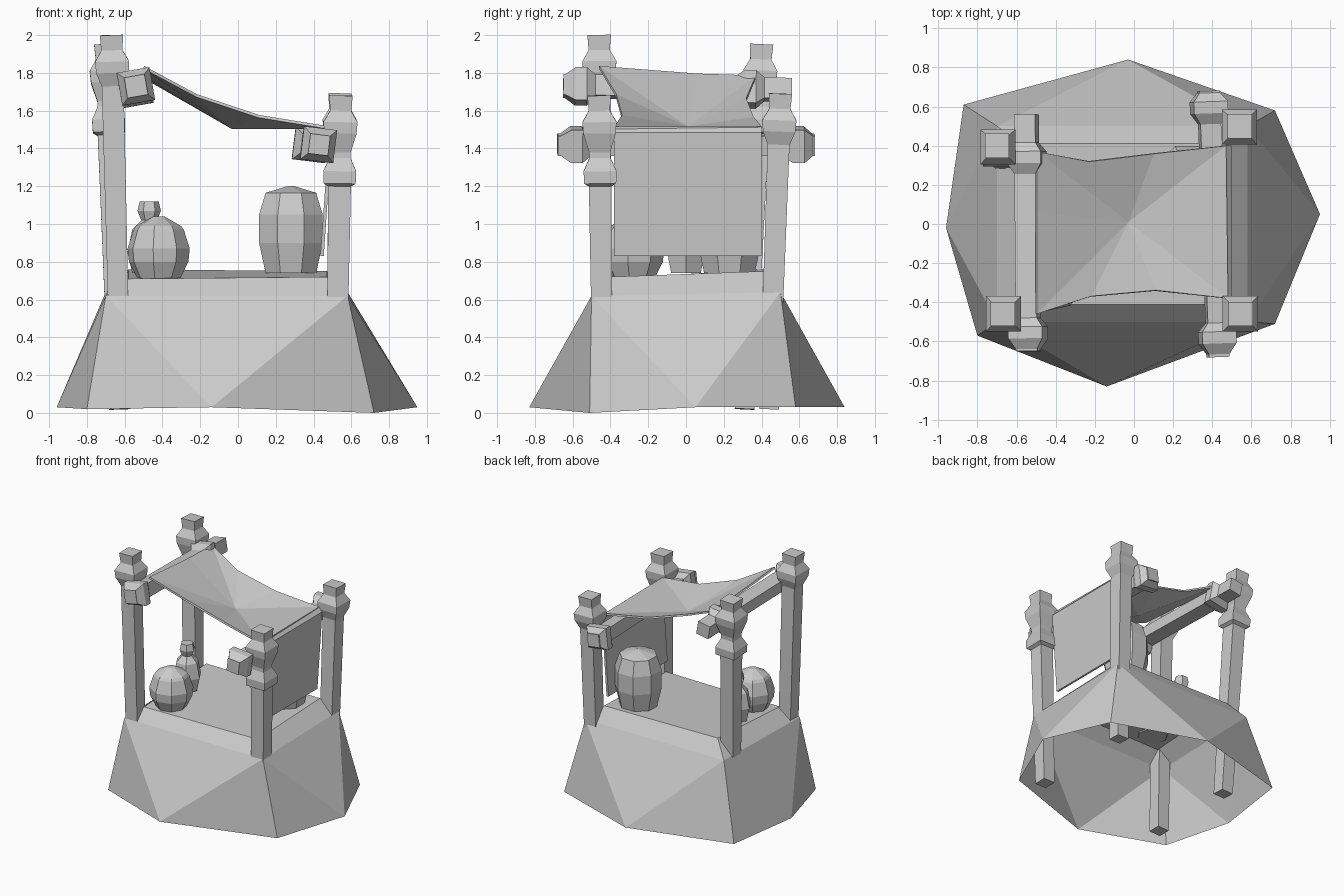
import bpy, math
from mathutils import Vector

if "Cube" in bpy.data.objects:
    bpy.data.objects.remove(bpy.data.objects["Cube"])


def make(name, verts, faces, thick=0):
    me = bpy.data.meshes.new(name)
    me.from_pydata([tuple(v) for v in verts], [], faces)
    me.update()
    ob = bpy.data.objects.new(name, me)
    bpy.context.collection.objects.link(ob)
    if thick:
        m = ob.modifiers.new("thickness", "SOLIDIFY")
        m.thickness = thick
        m.offset = 0
    return ob


def rings(name, p0, p1, profile, sides=4, roll=45):
    """Loft along p0-p1; profile = (distance from p1, radius) pairs, p1 end first."""
    p0, p1 = Vector(p0), Vector(p1)
    d = (p0 - p1).normalized()
    ref = Vector((1, 0, 0))
    v_ax = d.cross(ref).normalized()
    u_ax = v_ax.cross(d)
    k = 1 / math.cos(math.pi / sides) if sides == 4 else 1
    verts, faces = [], []
    for dist, r in profile:
        for i in range(sides):
            a = math.radians(roll) + 2 * math.pi * i / sides
            verts.append(p1 + d * dist + (u_ax * math.cos(a) + v_ax * math.sin(a)) * r * k)
    n = len(profile)
    for j in range(n - 1):
        for i in range(sides):
            q = (i + 1) % sides
            faces.append((j * sides + i, j * sides + q, (j + 1) * sides + q, (j + 1) * sides + i))
    faces.append(tuple(reversed(range(sides))))
    faces.append(tuple(range((n - 1) * sides, n * sides)))
    return make(name, verts, faces)


# hollow base skirt: 8 ground points, 4 shoulder corners, 4 table corners
ground = [(-.80, -.57, .02), (-.14, -.83, .03), (.72, -.51, 0), (.95, .05, .03),
          (.72, .58, .03), (-.03, .84, .03), (-.87, .61, .03), (-.96, -.02, .03)]
shoulder = [(-.70, -.50, .62), (.58, -.50, .62), (.58, .50, .64), (-.70, .50, .64)]
table = [(-.58, -.41, .71), (.47, -.41, .72), (.47, .41, .75), (-.58, .41, .76)]
faces = [(12, 13, 14, 15)]
for i in range(4):
    j = (i + 1) % 4
    a, mid, b = 2 * i, 2 * i + 1, 2 * j
    faces += [(a, mid, 8 + i), (mid, 8 + j, 8 + i), (mid, b, 8 + j), (8 + i, 8 + j, 12 + j, 12 + i)]
make("stone_base", ground + shoulder + table, faces)

# square posts with one or two carved collars
one = [(0, .062), (.08, .056), (.14, .09), (.20, .086), (.27, .058)]
two = one[:4] + [(.30, .056), (.33, .056), (.40, .087), (.465, .085), (.48, .06)]
posts = {"front_left": ((-.62, -.44, .02), (-.67, -.46, 2.0), one),
         "back_left": ((-.63, .31, .02), (-.70, .40, 1.95), two),
         "front_right": ((.52, -.44, .02), (.545, -.46, 1.68), two),
         "back_right": ((.52, .44, .02), (.54, .50, 1.69), one)}
for n, (lo, hi, prof) in posts.items():
    length = (Vector(hi) - Vector(lo)).length
    rings(n + "_post", lo, hi, prof + [(length, .052)])


# roof beams with knobbed ends
def beam(name, p0, p1, half, knob0, knob1, roll):
    length = (Vector(p1) - Vector(p0)).length
    bump = lambda c: [(c - .075, half), (c - .03, .088), (c + .03, .088), (c + .085, half)]
    rings(name, p0, p1, [(0, half)] + bump(knob1) + bump(length - knob0) + [(length, half)], 4, roll)


beam("left_beam", (-.54, -.65, 1.73), (-.55, .56, 1.71), .055, .095, .22, 55)
beam("right_beam", (.43, -.68, 1.42), (.38, .68, 1.42), .053, .10, .085, 38)

# sagging canopy: a fan around the low centre
rim = [(-.50, -.46, 1.83), (-.22, -.37, 1.68), (.11, -.34, 1.57), (.48, -.38, 1.51),
       (.47, .40, 1.51), (.10, .36, 1.56), (-.23, .32, 1.66), (-.50, .37, 1.78), (-.50, .06, 1.79)]
n = len(rim)
make("canopy_cloth", rim + [(-.03, .01, 1.51)], [(i, (i + 1) % n, n) for i in range(n)], .015)

# cloth hanging on the right side
side = [(.46, 1.51), (.49, 1.48), (.445, .83)]
make("side_cloth", [(x, y, z) for x, z in side for y in (-.38, .40)],
     [(0, 2, 3, 1), (2, 4, 5, 3)], .018)


# jars on the table
def jar(name, x, y, sides, prof, roll):
    """profile = (z, radius), top first"""
    top = prof[0][0]
    rings(name, (x, y, 0), (x, y, top), [(top - z, r) for z, r in prof], sides, roll)


jar("tall_barrel", .28, .23, 8,
    [(1.20, .02), (1.165, .145), (1.05, .182), (.90, .182), (.74, .145)], 22.5)
jar("round_jar", -.42, -.28, 8,
    [(1.04, .03), (.99, .12), (.97, .135), (.87, .167), (.80, .16), (.71, .115)], 10)
jar("small_necked_jar", -.47, 0, 6,
    [(1.12, .05), (1.07, .062), (1.02, .042), (.97, .09), (.85, .115), (.74, .09)], 0)
